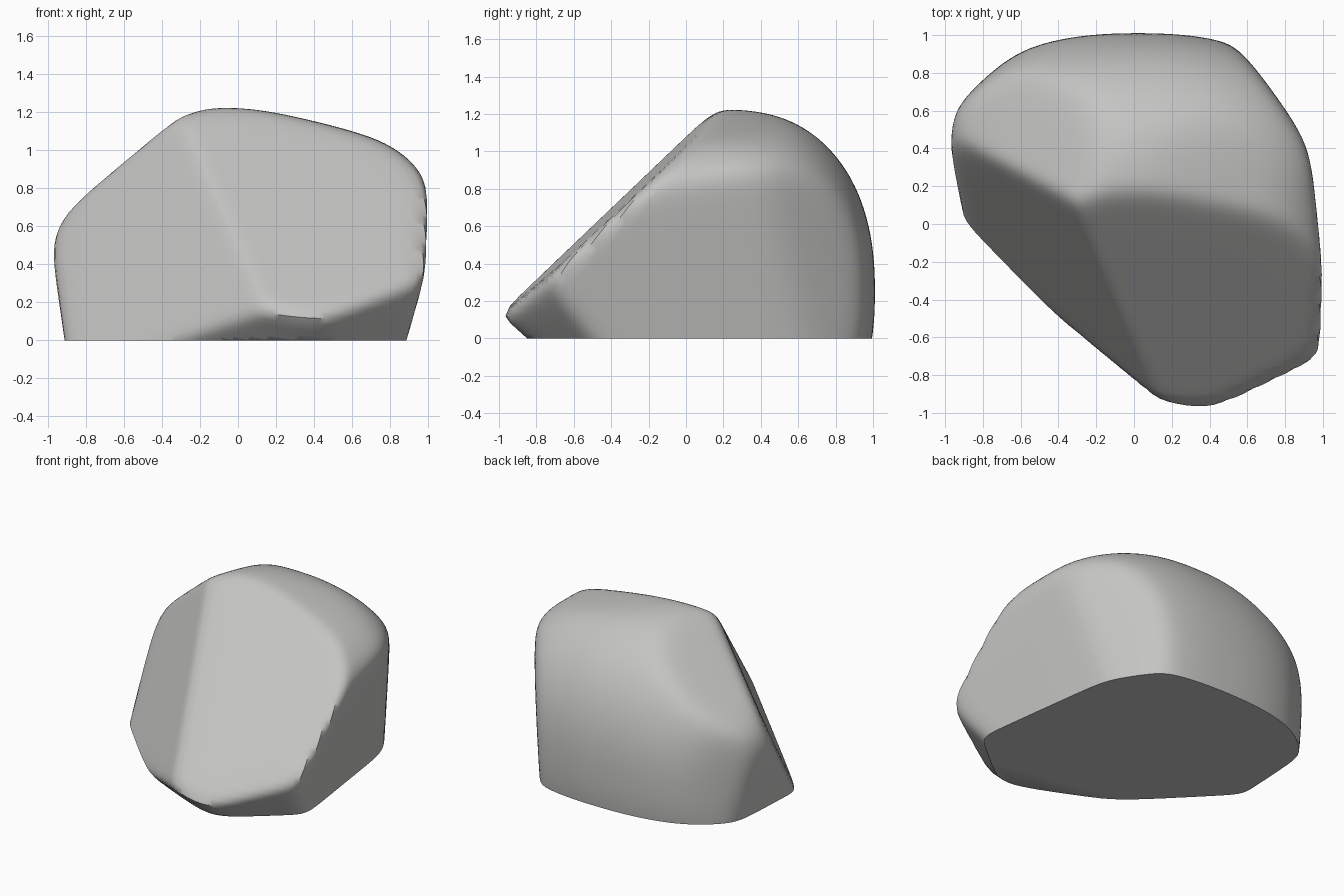
import bpy, bmesh
from mathutils import Vector

cube = bpy.data.objects.get("Cube")
if cube:
    bpy.data.objects.remove(cube, do_unlink=True)

CORE = Vector((0.05, 0.1, 0.4))     # point inside the boulder
ROUNDING = 30                        # higher gives crisper edges

# Broken faces of the boulder: outward direction and distance
FACETS = [
    ((0.04, -0.68, 0.73), 0.78),     # front slope
    ((-0.70, -0.68, 0.40), 0.62),    # front corner face
    ((0.97, 0.13, -0.18), 0.81),     # flat side
    ((0.00, -0.62, -0.78), 0.55),    # undercut below the front lip
    ((0.50, -0.60, -0.62), 0.75),    # undercut towards the flat side
    ((-0.30, -0.65, -0.70), 0.47),   # undercut towards the front corner
    ((0.50, -0.87, 0.00), 1.13),     # front lip corner
    ((-0.98, 0.05, -0.18), 0.90),    # narrow side
    ((-0.90, 0.00, 0.43), 1.12),     # narrow side top
    ((-0.56, 0.20, 0.80), 1.15),     # upper shoulder
    ((0.24, 0.00, 0.97), 1.22),      # sloping crown
    ((0.83, 0.56, -0.05), 0.97),     # back corner
    ((-0.70, 0.72, 0.00), 1.12),     # other back corner
]

DOME_CENTRE = Vector((0.02, 0.2, 0.25))
DOME_RADII = (1.15, 0.81, 0.98)
DOME_FRONT = 2.5                     # long radius, leaving the front to the facets


def in_dome(p):
    x, y, z = p - DOME_CENTRE
    rx, ry, rz = DOME_RADII
    ry = DOME_FRONT if y < 0 else ry
    return abs(x / rx) ** 2.3 + abs(y / ry) ** 2.3 + abs(z / rz) ** 2.3 < 1


def dome_distance(d):
    """Distance from the core to the rounded back dome along d."""
    near, far = 0.0, 3.0
    for _ in range(24):
        t = (near + far) / 2
        near, far = (t, far) if in_dome(CORE + d * t) else (near, t)
    return near


def surface_distance(d):
    """Blend the dome and all facets into one softly chipped surface."""
    total = dome_distance(d) ** -ROUNDING
    for normal, offset in FACETS:
        n = Vector(normal)
        facing = n.dot(d)
        if facing > 0:
            total += (facing / (offset - n.dot(CORE))) ** ROUNDING
    return total ** (-1 / ROUNDING)


# Boulder body
bm = bmesh.new()
bmesh.ops.create_icosphere(bm, subdivisions=6, radius=1)
for v in bm.verts:
    d = v.co.normalized()
    v.co = CORE + d * surface_distance(d)

# Flat base
cut = bmesh.ops.bisect_plane(bm, geom=bm.verts[:] + bm.edges[:] + bm.faces[:],
                             plane_co=(0, 0, 0), plane_no=(0, 0, -1), clear_outer=True)
rim = [e for e in cut["geom_cut"] if isinstance(e, bmesh.types.BMEdge)]
bmesh.ops.holes_fill(bm, edges=rim, sides=0)
bmesh.ops.recalc_face_normals(bm, faces=bm.faces[:])

mesh = bpy.data.meshes.new("boulder")
bm.to_mesh(mesh)
bm.free()
boulder = bpy.data.objects.new("boulder", mesh)
bpy.context.collection.objects.link(boulder)

# Plain stone colour
stone = bpy.data.materials.new("stone_grey")
stone.use_nodes = True
colour = (0.55, 0.55, 0.54, 1)
stone.diffuse_color = colour
stone.node_tree.nodes["Principled BSDF"].inputs["Base Color"].default_value = colour
mesh.materials.append(stone)

bpy.context.view_layer.objects.active = boulder
boulder.select_set(True)
bpy.ops.object.shade_smooth_by_angle(angle=0.8)
